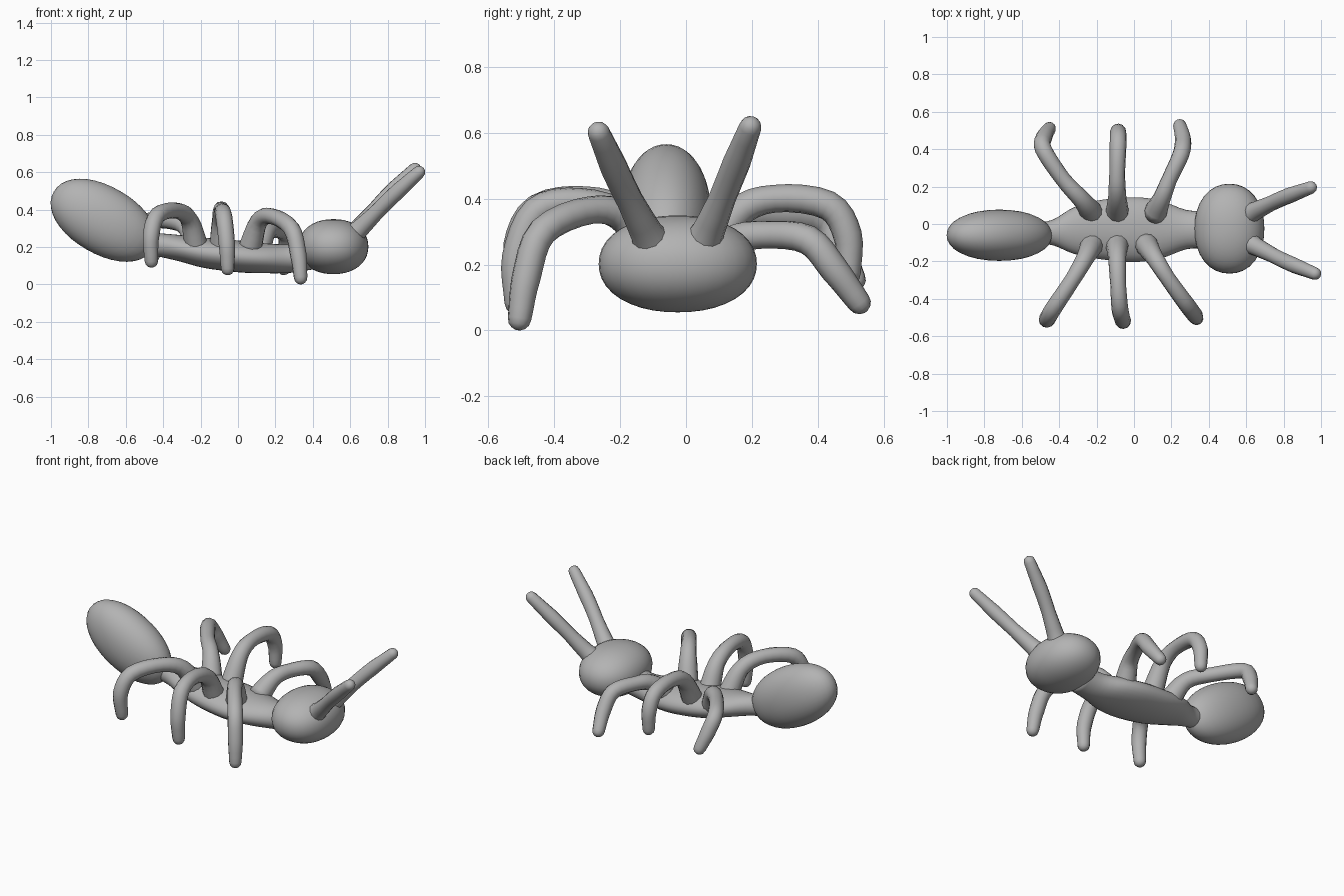
import bpy, bmesh, math
from mathutils import Vector, Matrix

if "Cube" in bpy.data.objects:
    bpy.data.objects.remove(bpy.data.objects["Cube"])

body_grey = bpy.data.materials.new("body grey")
body_grey.diffuse_color = (0.45, 0.45, 0.45, 1)
body_grey.use_nodes = True
body_grey.node_tree.nodes["Principled BSDF"].inputs["Base Color"].default_value = body_grey.diffuse_color


def finish(name, bm):
    bmesh.ops.recalc_face_normals(bm, faces=bm.faces)
    mesh = bpy.data.meshes.new(name)
    bm.to_mesh(mesh)
    bm.free()
    mesh.materials.append(body_grey)
    mesh.polygons.foreach_set("use_smooth", [True] * len(mesh.polygons))
    obj = bpy.data.objects.new(name, mesh)
    bpy.context.collection.objects.link(obj)
    return obj


def ellipsoid(name, centre, radii, tilt=0, power=2.0):
    """Ellipsoid, slightly boxier for a power above 2."""
    bm = bmesh.new()
    bmesh.ops.create_uvsphere(bm, u_segments=32, v_segments=20, radius=1)
    for v in bm.verts:
        k = sum(abs(c) ** power for c in v.co) ** (-1 / power)
        v.co = Vector(c * k * r for c, r in zip(v.co, radii))
    bm.transform(Matrix.Translation(centre) @ Matrix.Rotation(math.radians(tilt), 4, 'Y'))
    return finish(name, bm)


def spline(points, steps):
    """Catmull-Rom interpolation of equal-length tuples."""
    p = [Vector(q) for q in points]
    p = [p[0] * 2 - p[1]] + p + [p[-1] * 2 - p[-2]]
    out = []
    for i in range(1, len(p) - 2):
        a, b, c, d = p[i - 1:i + 3]
        for s in range(steps):
            t = s / steps
            out.append(0.5 * (2 * b + (c - a) * t + (2 * a - 5 * b + 4 * c - d) * t * t
                              + (3 * b - a - 3 * c + d) * t ** 3))
    return out + [p[-2]]


def bridge(bm, rings):
    n = len(rings[0])
    for r0, r1 in zip(rings, rings[1:]):
        for i in range(n):
            bm.faces.new((r0[i], r0[(i + 1) % n], r1[(i + 1) % n], r1[i]))
    bm.faces.new(rings[0])
    bm.faces.new(rings[-1])


def limb(name, path, radii, sides=12):
    """Round-tipped tube along a smooth path."""
    pts = spline(path, 4)
    n = len(pts) - 1
    rads = []
    for i in range(n + 1):
        f = i / n * (len(radii) - 1)
        j = min(int(f), len(radii) - 2)
        rads.append(radii[j] + (radii[j + 1] - radii[j]) * (f - j))
    # rounded tip
    end, r = pts[-1], rads[-1]
    way = (pts[-1] - pts[-2]).normalized()
    for a in (30, 55, 78):
        pts.append(end + way * r * math.sin(math.radians(a)))
        rads.append(r * math.cos(math.radians(a)))
    bm = bmesh.new()
    rings, side = [], Vector((1, 0.1, 0))
    for i, c in enumerate(pts):
        t = (pts[min(i + 1, len(pts) - 1)] - pts[max(i - 1, 0)]).normalized()
        side = (side - t * side.dot(t)).normalized()
        up = t.cross(side)
        rings.append([bm.verts.new(c + rads[i] * (side * math.cos(k * math.tau / sides)
                                                  + up * math.sin(k * math.tau / sides)))
                      for k in range(sides)])
    bridge(bm, rings)
    return finish(name, bm)


# Three body segments
ellipsoid("abdomen", (-0.72, -0.06, 0.343), (0.306, 0.137, 0.18), tilt=30, power=2.1)
ellipsoid("head", (0.51, -0.025, 0.202), (0.187, 0.24, 0.147), power=2.15)

# Thorax: x, centre y, half width, bottom z, top z
sections = spline([(-0.54, -0.05, 0.05, 0.17, 0.29), (-0.43, -0.045, 0.07, 0.15, 0.275),
                   (-0.32, -0.035, 0.125, 0.125, 0.265), (-0.18, -0.03, 0.158, 0.088, 0.25),
                   (0.0, -0.03, 0.173, 0.065, 0.235), (0.14, -0.03, 0.155, 0.06, 0.22),
                   (0.28, -0.03, 0.105, 0.062, 0.215), (0.4, -0.03, 0.1, 0.08, 0.24)], 4)
bm = bmesh.new()
rings = []
for x, y, w, lo, hi in sections:
    rings.append([bm.verts.new((x, y + w * math.cos(k * math.tau / 28),
                                (lo + hi) / 2 + (hi - lo) / 2 * math.sin(k * math.tau / 28)))
                  for k in range(28)])
bridge(bm, rings)
finish("thorax", bm)

# Six legs, each root to foot
legs = {
    "front_leg_near": [(0.06, -0.10, 0.18), (0.11, -0.18, 0.335), (0.18, -0.29, 0.365),
                       (0.285, -0.435, 0.30), (0.322, -0.485, 0.16), (0.335, -0.505, 0.036)],
    "middle_leg_near": [(-0.09, -0.10, 0.18), (-0.09, -0.18, 0.335), (-0.085, -0.32, 0.39),
                        (-0.075, -0.455, 0.36), (-0.06, -0.515, 0.22), (-0.055, -0.515, 0.085)],
    "rear_leg_near": [(-0.22, -0.10, 0.19), (-0.26, -0.18, 0.345), (-0.33, -0.30, 0.395),
                      (-0.43, -0.45, 0.37), (-0.465, -0.51, 0.26), (-0.463, -0.50, 0.125)],
    "front_leg_far": [(0.11, 0.05, 0.18), (0.15, 0.14, 0.27), (0.19, 0.24, 0.29),
                      (0.25, 0.37, 0.275), (0.262, 0.45, 0.185), (0.245, 0.525, 0.085)],
    "middle_leg_far": [(-0.09, 0.05, 0.18), (-0.09, 0.15, 0.35), (-0.09, 0.27, 0.40),
                       (-0.085, 0.43, 0.38), (-0.085, 0.49, 0.29), (-0.085, 0.495, 0.175)],
    "rear_leg_far": [(-0.22, 0.05, 0.19), (-0.28, 0.13, 0.31), (-0.38, 0.24, 0.34),
                     (-0.485, 0.40, 0.335), (-0.48, 0.465, 0.25), (-0.453, 0.51, 0.155)],
}
for name, path in legs.items():
    limb(name, path, [0.065, 0.048, 0.042, 0.045, 0.044, 0.036])

# Antennae
limb("antenna_near", [(0.57, -0.08, 0.22), (0.68, -0.135, 0.325), (0.82, -0.205, 0.465),
                      (0.967, -0.265, 0.60)], [0.08, 0.05, 0.041, 0.042, 0.034])
limb("antenna_far", [(0.57, 0.03, 0.22), (0.67, 0.08, 0.33), (0.80, 0.14, 0.475),
                     (0.945, 0.195, 0.617)], [0.08, 0.05, 0.041, 0.042, 0.034])
